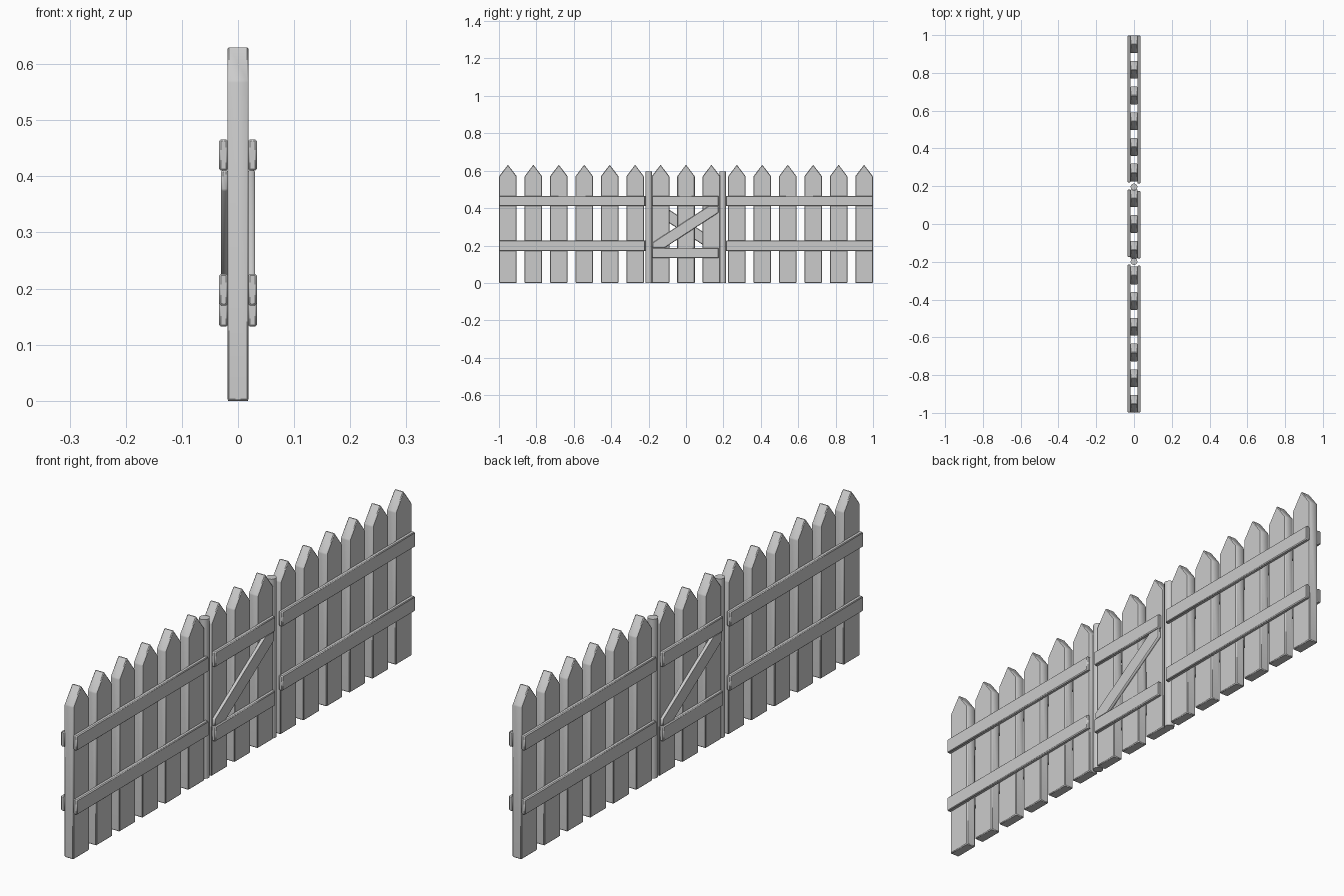
import bpy, bmesh, math

if "Cube" in bpy.data.objects:
    bpy.data.objects.remove(bpy.data.objects["Cube"])

def prism(name, profile, x0, x1, bevel=0.003):
    """Extrude a (y, z) outline along x and soften its edges."""
    bm = bmesh.new()
    face = bm.faces.new([bm.verts.new((x0, y, z)) for y, z in profile])
    ext = bmesh.ops.extrude_face_region(bm, geom=[face])
    verts = [v for v in ext["geom"] if isinstance(v, bmesh.types.BMVert)]
    bmesh.ops.translate(bm, verts=verts, vec=(x1 - x0, 0, 0))
    bmesh.ops.recalc_face_normals(bm, faces=bm.faces)
    bmesh.ops.bevel(bm, geom=bm.edges[:], offset=bevel, segments=1,
                    affect='EDGES', clamp_overlap=True)
    return finish(name, bm)

def finish(name, bm):
    mesh = bpy.data.meshes.new(name)
    bm.to_mesh(mesh)
    bm.free()
    ob = bpy.data.objects.new(name, mesh)
    bpy.context.collection.objects.link(ob)
    bpy.ops.object.select_all(action='DESELECT')
    ob.select_set(True)
    bpy.context.view_layer.objects.active = ob
    bpy.ops.object.shade_smooth_by_angle(angle=math.radians(40))
    return ob

def board(name, y0, y1, z0, z1):
    return [prism(name, [(y0, z0), (y1, z0), (y1, z1), (y0, z1)], 0.018, 0.0335)]

# pointed pickets
W = 0.047
for i in range(15):
    y = -0.952 + 0.136 * i
    prism("picket", [(y - W, 0), (y + W, 0), (y + W, 0.57),
                     (y, 0.632), (y - W, 0.57)], -0.019, 0.019)

# round gate posts
for y in (-0.199, 0.196):
    bm = bmesh.new()
    bmesh.ops.create_cone(bm, cap_ends=True, segments=16, radius1=0.018,
                          radius2=0.018, depth=0.595)
    bmesh.ops.translate(bm, verts=bm.verts, vec=(0, y, 0.2975))
    finish("gate_post", bm)

# rails on the right side
side = []
for z in (0.17, 0.41):
    side += board("fence_rail", -0.999, -0.22, z, z + 0.056)
    side += board("fence_rail", 0.214, 0.999, z, z + 0.056)
for z in (0.132, 0.41):
    side += board("gate_rail", -0.182, 0.175, z, z + 0.056)

# diagonal gate brace
side.append(prism("gate_brace", [(-0.18, 0.187), (-0.115, 0.187), (0.173, 0.375),
                                 (0.173, 0.411), (0.12, 0.411), (-0.18, 0.215)],
                  0.018, 0.030))

# same boards turned half round for the left side
for ob in side:
    back = ob.copy()
    back.name = ob.name.split(".")[0] + "_back"
    back.rotation_euler.z = math.pi
    bpy.context.collection.objects.link(back)
